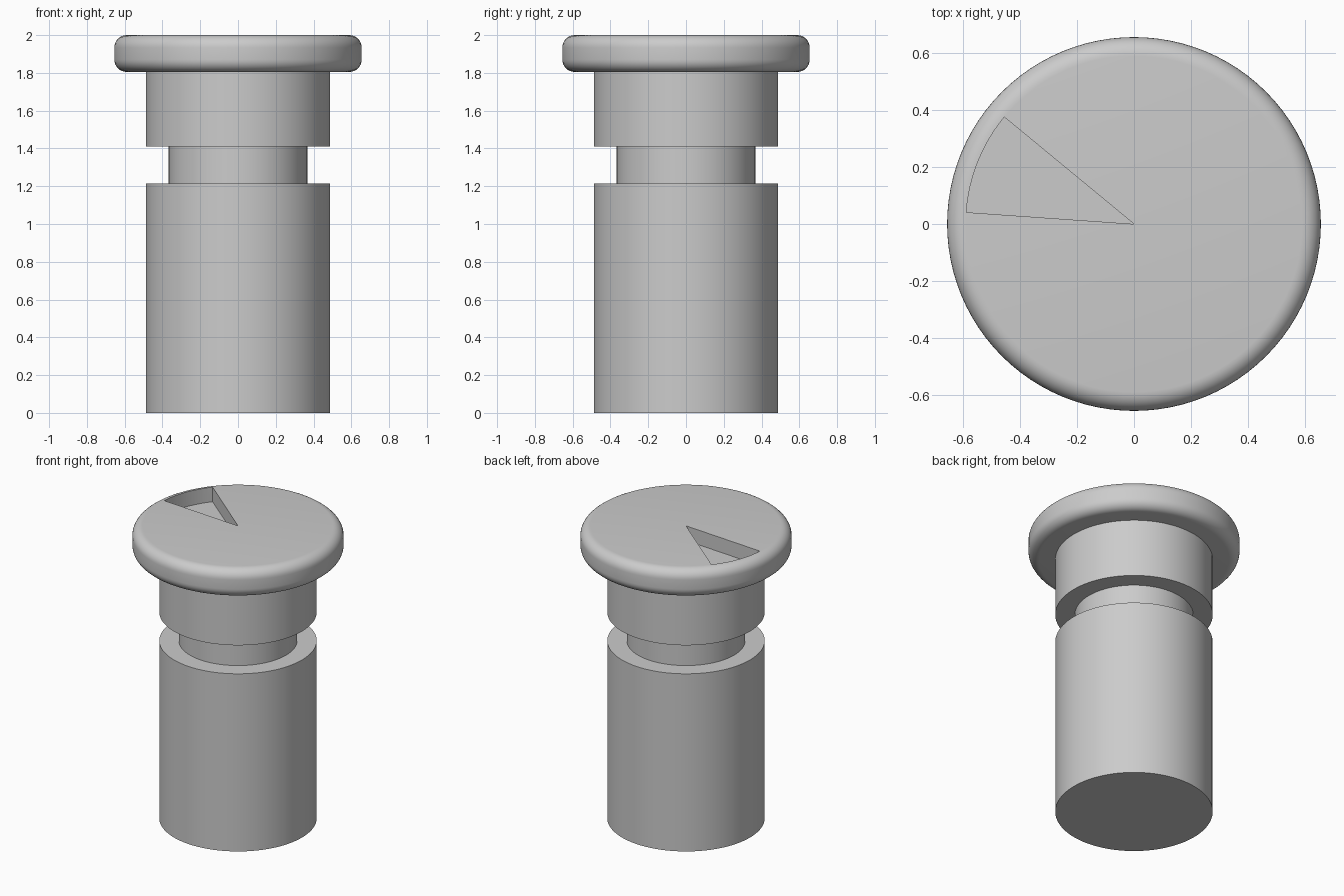
import bpy, bmesh
from math import sin, cos, pi, radians

cube = bpy.data.objects.get("Cube")
if cube:
    bpy.data.objects.remove(cube, do_unlink=True)

SEGMENTS = 96
grey = bpy.data.materials.new("plain grey")
grey.use_nodes = True
colour = (0.6, 0.6, 0.6, 1)
grey.diffuse_color = colour
grey.node_tree.nodes["Principled BSDF"].inputs["Base Color"].default_value = colour


def make_object(name, bm):
    bmesh.ops.recalc_face_normals(bm, faces=bm.faces)
    mesh = bpy.data.meshes.new(name)
    bm.to_mesh(mesh)
    bm.free()
    mesh.materials.append(grey)
    obj = bpy.data.objects.new(name, mesh)
    bpy.context.collection.objects.link(obj)
    return obj


def lathe(name, profile):
    """Turn a (radius, height) profile about z and cap both ends."""
    bm = bmesh.new()
    rings = []
    for r, z in profile:
        rings.append([bm.verts.new((r * cos(2 * pi * i / SEGMENTS),
                                    r * sin(2 * pi * i / SEGMENTS), z))
                      for i in range(SEGMENTS)])
    for low, high in zip(rings, rings[1:]):
        for i in range(SEGMENTS):
            j = (i + 1) % SEGMENTS
            bm.faces.new((low[i], low[j], high[j], high[i]))
    bm.faces.new(rings[0])
    bm.faces.new(rings[-1])
    return make_object(name, bm)


def smooth(obj):
    bpy.ops.object.select_all(action='DESELECT')
    obj.select_set(True)
    bpy.context.view_layer.objects.active = obj
    bpy.ops.object.shade_smooth_by_angle(angle=radians(30))


# Stem with a square groove
BODY, NECK = 0.488, 0.367
stem = lathe("grooved_stem", [(BODY, 0), (BODY, 1.215), (NECK, 1.215),
                              (NECK, 1.41), (BODY, 1.41), (BODY, 1.81)])

# Rounded head
HEAD, BOTTOM, TOP, FILLET = 0.655, 1.805, 2.0, 0.066
profile = []
for centre_z, start in ((BOTTOM + FILLET, -90), (TOP - FILLET, 0)):
    for step in range(9):
        a = radians(start + step * 90 / 8)
        profile.append((HEAD - FILLET + FILLET * cos(a), centre_z + FILLET * sin(a)))
head = lathe("rounded_head", profile)

# Wedge-shaped pointer pocket cut into the top of the head
START, END, REACH, STEPS = 140.5, 176, 0.589, 12
bm = bmesh.new()
outline = [bm.verts.new((0, 0, 1.9))]
for i in range(STEPS + 1):
    a = radians(START + (END - START) * i / STEPS)
    outline.append(bm.verts.new((REACH * cos(a), REACH * sin(a), 1.9)))
floor = bm.faces.new(outline)
raised = bmesh.ops.extrude_face_region(bm, geom=[floor], use_keep_orig=True)["geom"]
bmesh.ops.translate(bm, vec=(0, 0, 0.2),
                    verts=[v for v in raised if isinstance(v, bmesh.types.BMVert)])
cutter = make_object("pocket_cutter", bm)
cutter.hide_render = True

cut = head.modifiers.new("pocket", 'BOOLEAN')
cut.operation = 'DIFFERENCE'
cut.solver = 'EXACT'
cut.object = cutter
bpy.context.view_layer.objects.active = head
bpy.ops.object.modifier_apply(modifier=cut.name)
bpy.data.objects.remove(cutter, do_unlink=True)

for part in (stem, head):
    smooth(part)
